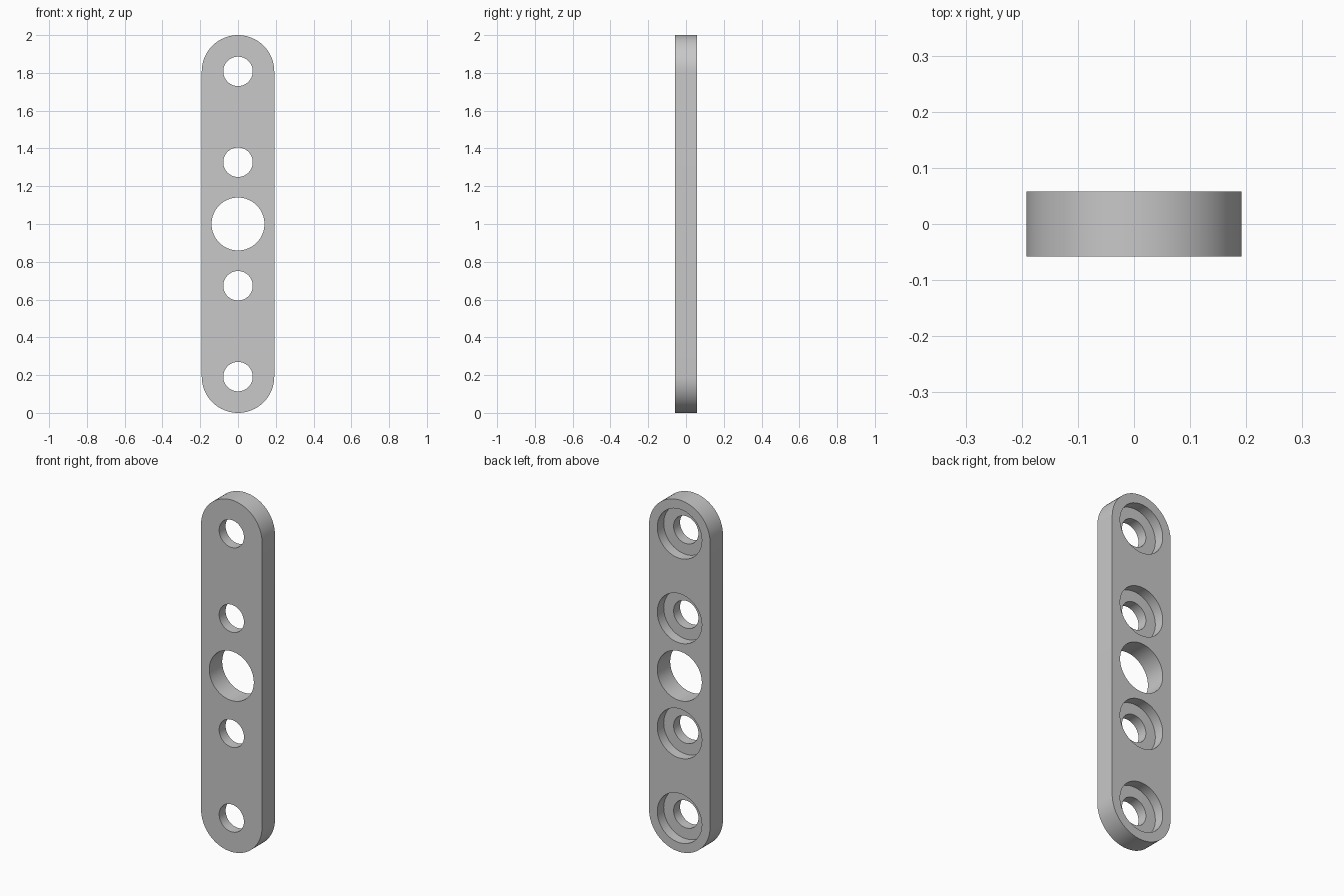
import bpy, bmesh
from math import sin, cos, pi, radians

cube = bpy.data.objects.get("Cube")
if cube:
    bpy.data.objects.remove(cube, do_unlink=True)

HALF_W, HALF_T, HEIGHT = 0.192, 0.058, 2.0
MID = HEIGHT / 2
HOLE_R, BORE_R = 0.078, 0.14
OFFSETS = (0.808, 0.327)      # hole distances from the middle
STEPS = 32                    # segments per rounded end

grey = bpy.data.materials.new("light grey")
grey.use_nodes = True
COLOUR = (0.58, 0.58, 0.58, 1)
grey.diffuse_color = COLOUR
grey.node_tree.nodes["Principled BSDF"].inputs["Base Color"].default_value = COLOUR


def make_plate():
    """Round-ended bar extruded from front to back."""
    bm = bmesh.new()
    ring = []
    for centre, start in ((HEIGHT - HALF_W, 0), (HALF_W, pi)):
        for i in range(STEPS + 1):
            a = start + pi * i / STEPS
            ring.append(bm.verts.new((HALF_W * cos(a), -HALF_T, centre + HALF_W * sin(a))))
    face = bm.faces.new(ring)
    result = bmesh.ops.extrude_face_region(bm, geom=[face])
    back = [v for v in result["geom"] if isinstance(v, bmesh.types.BMVert)]
    bmesh.ops.translate(bm, verts=back, vec=(0, 2 * HALF_T, 0))
    bmesh.ops.recalc_face_normals(bm, faces=bm.faces)
    mesh = bpy.data.meshes.new("plate")
    bm.to_mesh(mesh)
    bm.free()
    mesh.materials.append(grey)
    obj = bpy.data.objects.new("plate", mesh)
    bpy.context.collection.objects.link(obj)
    return obj


def drill(plate, radius, z, y_from):
    """Cut a round hole from y_from out through the back."""
    y_to = HALF_T + 0.1
    bpy.ops.mesh.primitive_cylinder_add(
        vertices=64, radius=radius, depth=y_to - y_from,
        location=(0, (y_from + y_to) / 2, z), rotation=(pi / 2, 0, 0))
    cutter = bpy.context.object
    cutter.name = "hole_cutter"
    cutter.hide_render = True
    cutter.data.materials.append(grey)
    mod = plate.modifiers.new("hole", 'BOOLEAN')
    mod.operation, mod.solver, mod.object = 'DIFFERENCE', 'EXACT', cutter
    bpy.context.view_layer.objects.active = plate
    bpy.ops.object.modifier_apply(modifier=mod.name)
    bpy.data.objects.remove(cutter, do_unlink=True)


plate = make_plate()

# Large plain centre hole
drill(plate, BORE_R, MID, -HALF_T - 0.1)

# Four through holes, each with a counterbore on the back
for offset in OFFSETS:
    for side in (-1, 1):
        z = MID + side * offset
        drill(plate, HOLE_R, z, -HALF_T - 0.1)
        drill(plate, BORE_R, z, 0)

# Smooth round walls, sharp rims
bpy.ops.object.select_all(action='DESELECT')
plate.select_set(True)
bpy.context.view_layer.objects.active = plate
bpy.ops.object.shade_smooth_by_angle(angle=radians(30))
